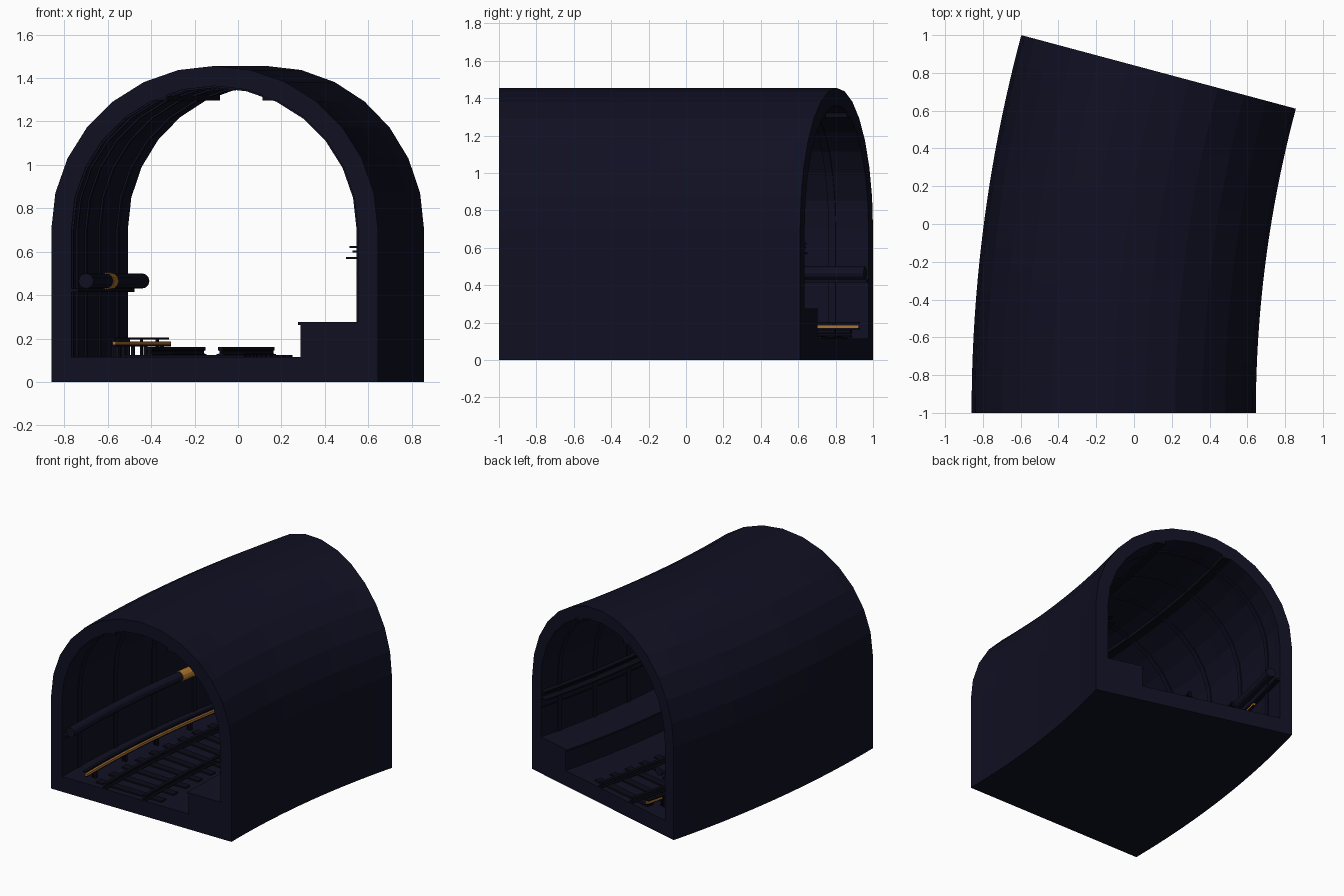
import bpy, bmesh, math

if "Cube" in bpy.data.objects:
    bpy.data.objects.remove(bpy.data.objects["Cube"])

CX, CY = 6.867, -1.0      # centre of the bend
MID = -0.1075             # tunnel centre line at the front end
SPAN = 15.0               # degrees of bend
SPRING = 0.703            # height where the arch starts


def material(name, rgb):
    m = bpy.data.materials.new(name)
    m.diffuse_color = (*rgb, 1)
    m.use_nodes = True
    m.node_tree.nodes["Principled BSDF"].inputs["Base Color"].default_value = m.diffuse_color
    return m


NAVY = material("navy concrete", (0.0050, 0.0050, 0.0165))
DARK = material("dark steel", (0.0035, 0.0035, 0.0090))
ORANGE = material("orange", (0.42, 0.17, 0.025))


def bend(x, z, deg):
    a = math.radians(deg)
    r = CX - x
    return (CX - r * math.cos(a), CY + r * math.sin(a), z)


def sweep(name, loop, mat, a0=0.0, a1=SPAN, hole=None):
    """Sweep a front-view outline (x, z) round the bend, optionally hollow."""
    steps = max(1, round((a1 - a0) / 0.6))
    bm = bmesh.new()

    def skin(pts):
        rings = [[bm.verts.new(bend(x, z, a0 + (a1 - a0) * i / steps)) for x, z in pts]
                 for i in range(steps + 1)]
        n = len(pts)
        for r0, r1 in zip(rings, rings[1:]):
            for j in range(n):
                bm.faces.new((r0[j], r0[(j + 1) % n], r1[(j + 1) % n], r1[j]))
        return rings[0], rings[-1]

    ends = skin(loop)
    if hole:
        n = len(loop)
        for o, h in zip(ends, skin(hole)):
            for j in range(n):
                k = (j + 1) % n
                bm.faces.new((o[j], o[k], h[k], h[j]))
    else:
        for o in ends:
            bm.faces.new(o)
    bmesh.ops.recalc_face_normals(bm, faces=bm.faces)
    me = bpy.data.meshes.new(name)
    bm.to_mesh(me)
    bm.free()
    me.materials.append(mat)
    ob = bpy.data.objects.new(name, me)
    bpy.context.collection.objects.link(ob)
    return ob


def box(x0, x1, z0, z1):
    return [(x0, z0), (x1, z0), (x1, z1), (x0, z1)]


def arch(r, base):
    """Straight legs with a 14-sided half round on top."""
    pts = [(MID - r, base)]
    for i in range(15):
        a = math.pi * (1 - i / 14)
        pts.append((MID + r * math.cos(a), SPRING + r * math.sin(a)))
    return pts + [(MID + r, base)]


def disc(x, z, r, n=12):
    return [(x + r * math.cos(2 * math.pi * i / n), z + r * math.sin(2 * math.pi * i / n))
            for i in range(n)]


# Tunnel shell with solid floor
FLOOR, INNER = 0.115, 0.66
sweep("tunnel_shell", arch(0.7525, 0), NAVY, hole=arch(INNER, FLOOR))

# Lining ribs
for i in range(5):
    a = 1.5 + 3 * i
    sweep(f"rib_{i}", arch(INNER + 0.002, FLOOR) + arch(INNER - 0.008, FLOOR)[::-1],
          NAVY, a - 0.15, a + 0.15)

# Raised walkway with overhanging lip
sweep("walkway", [(0.288, FLOOR), (0.553, FLOOR), (0.553, 0.275), (0.276, 0.275),
                  (0.276, 0.262), (0.288, 0.262)], NAVY)

# Sleepers
for i in range(13):
    a = 0.6 + 13.8 * i / 12
    sweep(f"sleeper_{i}", box(-0.52, 0.03, FLOOR - 0.005, 0.125), DARK, a - 0.22, a + 0.22)

# Running rails: foot, web and head
for side, x in (("left", -0.41), ("right", -0.08)):
    half = [(0.018, 0.122), (0.018, 0.128), (0.006, 0.131), (0.006, 0.143),
            (0.012, 0.146), (0.012, 0.160)]
    sweep(f"rail_{side}", [(x + u, z) for u, z in half] +
          [(x - u, z) for u, z in half[::-1]], DARK)

# Power rail, cover board and posts
sweep("power_rail", box(-0.579, -0.562, 0.172, 0.187), ORANGE)
sweep("power_rail_base", box(-0.579, -0.562, 0.164, 0.172), DARK)
sweep("cover_board", box(-0.595, -0.572, 0.196, 0.204), DARK)
for i in range(6):
    a = 0.9 + 2.6 * i
    sweep(f"rail_post_{i}", box(-0.577, -0.562, FLOOR, 0.166), DARK, a - 0.08, a + 0.08)
    sweep(f"cover_post_{i}", box(-0.595, -0.585, FLOOR, 0.198), DARK, a - 0.08, a + 0.08)

# Wall pipe, orange sleeve and supporting ledge
sweep("wall_pipe", disc(-0.70, 0.465, 0.035), NAVY)
sweep("pipe_sleeve", disc(-0.70, 0.465, 0.039), ORANGE, 8.9, 9.9)
sweep("pipe_ledge", box(-0.768, -0.735, 0.415, 0.43), DARK)

# Cable tray and cables on the right wall
sweep("cable_tray", box(0.498, 0.553, 0.566, 0.575), DARK)
sweep("cable_low", box(0.545, 0.553, 0.495, 0.503), DARK)
sweep("cable_mid", box(0.528, 0.553, 0.597, 0.606), DARK)
sweep("cable_top", box(0.514, 0.553, 0.618, 0.627), DARK)

# Ceiling conduits
for side, s in (("left", -1), ("right", 1)):
    sweep(f"ceiling_conduit_{side}",
          box(MID + s * 0.2575 - 0.038, MID + s * 0.2575 + 0.038, 1.296, 1.325), DARK)
